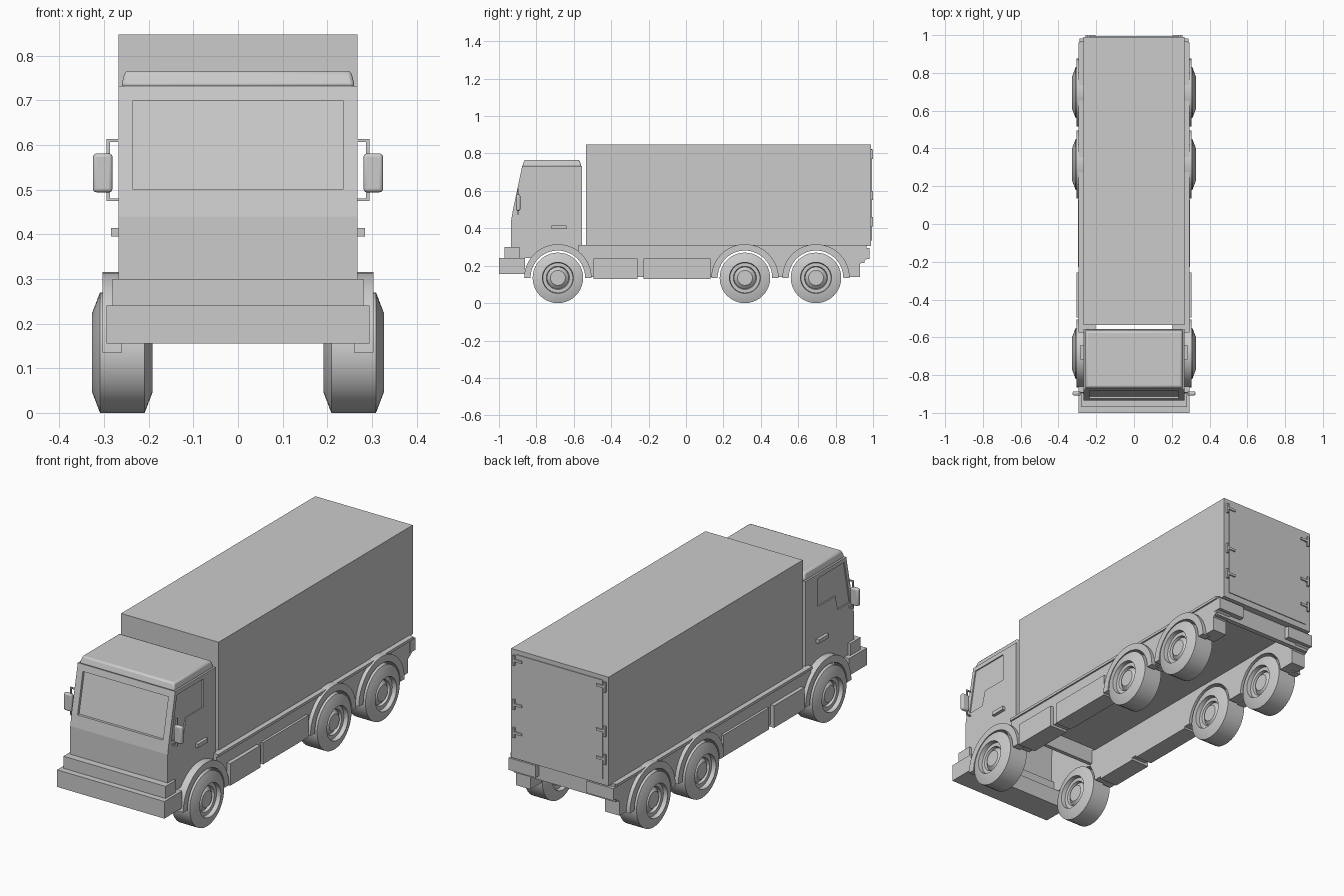
import bpy, bmesh
from math import sin, cos, pi

if "Cube" in bpy.data.objects:
    bpy.data.objects.remove(bpy.data.objects["Cube"])

GREY = (0.6, 0.6, 0.6, 1)
grey = bpy.data.materials.new("plain grey")
grey.use_nodes = True
grey.diffuse_color = GREY
grey.node_tree.nodes["Principled BSDF"].inputs["Base Color"].default_value = GREY

AXLES = {"front": -0.685, "middle": 0.315, "rear": 0.695}
HUB_Z = 0.135
SIDES = (("left", 1), ("right", -1))


def finish(name, bm):
    bmesh.ops.recalc_face_normals(bm, faces=bm.faces)
    mesh = bpy.data.meshes.new(name)
    bm.to_mesh(mesh)
    bm.free()
    mesh.materials.append(grey)
    obj = bpy.data.objects.new(name, mesh)
    bpy.context.collection.objects.link(obj)
    return obj


def prism(name, profile, x0, x1):
    """Extrude a (y, z) outline along x."""
    bm = bmesh.new()
    face = bm.faces.new([bm.verts.new((x0, y, z)) for y, z in profile])
    ext = bmesh.ops.extrude_face_region(bm, geom=[face])
    verts = [v for v in ext["geom"] if isinstance(v, bmesh.types.BMVert)]
    bmesh.ops.translate(bm, verts=verts, vec=(x1 - x0, 0, 0))
    return finish(name, bm)


def box(name, x, y, z):
    return prism(name, [(y[0], z[0]), (y[1], z[0]), (y[1], z[1]), (y[0], z[1])], *x)


def side_box(name, side, x, y, z):
    return box(name, [side * v for v in x], y, z)


def arc(y, radius, start, end, steps):
    return [(y + radius * cos(start + (end - start) * i / steps),
             HUB_Z + radius * sin(start + (end - start) * i / steps))
            for i in range(steps + 1)]


def smooth(obj):
    bpy.ops.object.select_all(action="DESELECT")
    obj.select_set(True)
    bpy.context.view_layer.objects.active = obj
    bpy.ops.object.shade_smooth_by_angle(angle=0.5)


def cut(obj, cutter):
    cutter.hide_render = True
    mod = obj.modifiers.new("cut", "BOOLEAN")
    mod.operation = "DIFFERENCE"
    mod.solver = "EXACT"
    mod.object = cutter
    bpy.context.view_layer.objects.active = obj
    bpy.ops.object.modifier_apply(modifier=mod.name)
    bpy.data.objects.remove(cutter)


def cut_wheel_well(obj, y, x0, x1):
    cut(obj, prism("well_cutter", arc(y, 0.148, 0, 2 * pi, 40)[:-1], x0, x1))


def wheel(name, x, y):
    """Revolve a symmetric tyre and rim section around the axle."""
    half = [(0.0, 0.05), (0.026, 0.05), (0.034, 0.058), (0.047, 0.062), (0.047, 0.08),
            (0.068, 0.083), (0.068, 0.088), (0.05, 0.135)]
    section = [(x + w, r) for w, r in half] + [(x - w, r) for w, r in reversed(half)]
    section[0], section[-1] = (x + 0.05, 0), (x - 0.05, 0)
    section[1], section[-2] = (x + 0.05, 0.04), (x - 0.05, 0.04)
    bm = bmesh.new()
    n = 40
    rings = [[bm.verts.new((px, y + r * cos(2 * pi * i / n), HUB_Z + r * sin(2 * pi * i / n)))
              for i in range(n)] for px, r in section]
    for a, b in zip(rings, rings[1:]):
        for i in range(n):
            j = (i + 1) % n
            bm.faces.new((a[i], a[j], b[j], b[i]))
    bmesh.ops.remove_doubles(bm, verts=bm.verts, dist=0.0001)
    smooth(finish(name, bm))


# Cab shell, open underneath, with recessed glazing
cab = prism("cab", [(-0.935, 0.24), (-0.935, 0.44), (-0.925, 0.5), (-0.876, 0.732),
                    (-0.557, 0.732), (-0.557, 0.24)], -0.268, 0.268)
cut(cab, prism("cab_hollow", [(-0.91, 0.2), (-0.91, 0.44), (-0.9, 0.5), (-0.853, 0.71),
                              (-0.577, 0.71), (-0.577, 0.2)], -0.248, 0.248))
cut(cab, prism("windscreen_cutter", [(-0.96, 0.5), (-0.912, 0.5), (-0.87, 0.7), (-0.92, 0.7)],
               -0.235, 0.235))
cut_wheel_well(cab, AXLES["front"], -0.4, 0.4)
WINDOW = [(-0.862, 0.71), (-0.655, 0.71), (-0.655, 0.57), (-0.79, 0.57),
          (-0.81, 0.495), (-0.905, 0.495)]
for label, s in SIDES:
    cut(cab, prism("window_cutter", WINDOW, s * 0.262, s * 0.3))

# Tapered roof cap
roof = box("cab_roof", (-0.262, 0.262), (-0.876, -0.558), (0.73, 0.766))
for v in roof.data.vertices:
    if v.co.z > 0.75:
        v.co.x *= 0.965
        v.co.y += 0.012 if v.co.y < -0.7 else -0.012
bevel = roof.modifiers.new("soft_edges", "BEVEL")
bevel.width = 0.008
bevel.segments = 2
smooth(roof)

# Front bumper and step
box("front_bumper", (-0.295, 0.295), (-1, -0.86), (0.155, 0.24))
box("bumper_step", (-0.281, 0.281), (-0.97, -0.89), (0.24, 0.3))

# Cargo box and rear door
box("cargo_box", (-0.268, 0.268), (-0.535, 0.99), (0.305, 0.847))
box("rear_door", (-0.238, 0.238), (0.985, 0.994), (0.335, 0.825))
for label, s in SIDES:
    for z in (0.43, 0.57, 0.79):
        side_box(label + "_door_hinge", s, (0.205, 0.255), (0.985, 1), (z, z + 0.012))
        side_box(label + "_hinge_pin", s, (0.245, 0.256), (0.985, 1), (z - 0.02, z + 0.03))

# Rear crossbar
box("rear_crossbar", (-0.28, 0.28), (0.93, 0.955), (0.215, 0.305))

for label, s in SIDES:
    # Chassis side with wheel wells
    rail = prism(label + "_chassis_side",
                 [(-0.575, 0.25), (-0.535, 0.14), (0.93, 0.14), (0.93, 0.21), (0.965, 0.235),
                  (0.965, 0.31), (-0.575, 0.31)], s * 0.205, s * 0.285)
    for y in AXLES.values():
        cut_wheel_well(rail, y, s * 0.15, s * 0.35)

    # Lockers, ledge and rear lamp block
    side_box(label + "_front_locker", s, (0.205, 0.304), (-0.495, -0.258), (0.128, 0.238))
    side_box(label + "_long_locker", s, (0.205, 0.297), (-0.228, 0.13), (0.13, 0.238))
    side_box(label + "_ledge", s, (0.26, 0.293), (-0.575, 0.96), (0.297, 0.31))
    side_box(label + "_rear_lamp", s, (0.14, 0.288), (0.94, 0.982), (0.235, 0.295))

    # Wheels and arches
    for axle, y in AXLES.items():
        wheel(f"{label}_{axle}_wheel", s * 0.259, y)
        outline = arc(y, 0.18, 0, pi, 24) + arc(y, 0.146, pi, 0, 24)
        smooth(prism(f"{label}_{axle}_arch", outline, s * 0.26, s * 0.304))

    # Door handle
    side_box(label + "_door_handle", s, (0.262, 0.284), (-0.718, -0.64), (0.395, 0.414))

    # Mirror on a two-armed bracket
    mirror = side_box(label + "_mirror", s, (0.281, 0.325), (-0.908, -0.886), (0.494, 0.581))
    soft = mirror.modifiers.new("soft_edges", "BEVEL")
    soft.width = 0.008
    soft.segments = 3
    smooth(mirror)
    for z in (0.474, 0.607):
        side_box(label + "_mirror_arm", s, (0.255, 0.294), (-0.9, -0.893), (z, z + 0.006))
    side_box(label + "_mirror_post", s, (0.287, 0.294), (-0.9, -0.893), (0.474, 0.613))
